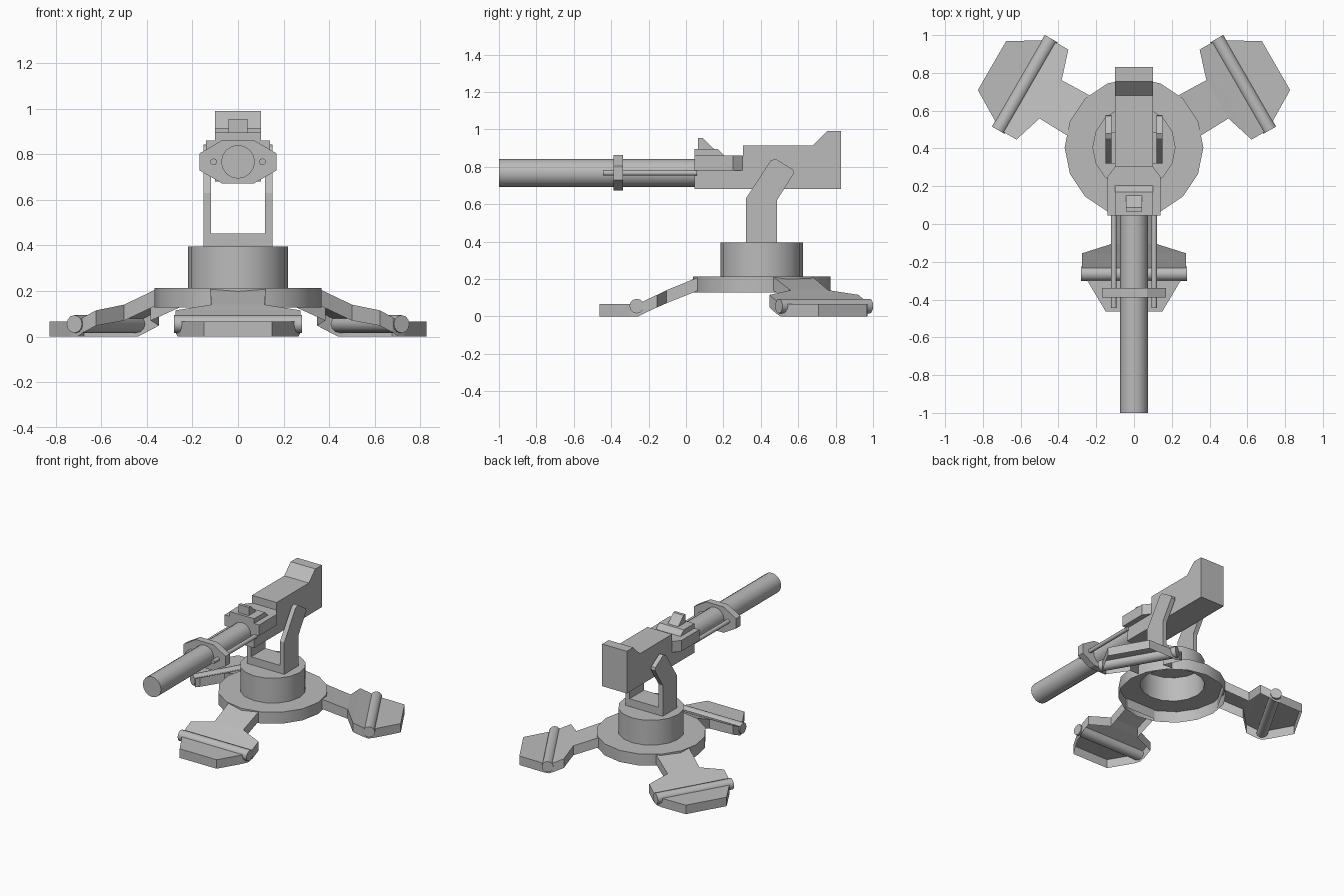
import bpy, bmesh, math
from mathutils import Matrix, Vector

cube = bpy.data.objects.get("Cube")
if cube:
    bpy.data.objects.remove(cube, do_unlink=True)

grey = bpy.data.materials.new("plain_grey")
grey.use_nodes = True
grey.diffuse_color = (0.5, 0.5, 0.5, 1)
grey.node_tree.nodes["Principled BSDF"].inputs["Base Color"].default_value = (0.5, 0.5, 0.5, 1)

CY = 0.405          # y of the pivot axis
BARREL_Z = 0.767    # height of the barrel axis


def finish(name, bm, smooth=False, flip_check=True):
    """Turn a bmesh into a named, coloured object."""
    if flip_check:
        bmesh.ops.recalc_face_normals(bm, faces=bm.faces)
    mesh = bpy.data.meshes.new(name)
    bm.to_mesh(mesh)
    bm.free()
    mesh.materials.append(grey)
    ob = bpy.data.objects.new(name, mesh)
    bpy.context.collection.objects.link(ob)
    if smooth:
        bpy.ops.object.select_all(action='DESELECT')
        ob.select_set(True)
        bpy.context.view_layer.objects.active = ob
        bpy.ops.object.shade_smooth_by_angle(angle=math.radians(40))
    return ob


def prism(name, outline, axis, lo, hi):
    """Extrude a 2D outline along an axis: x takes (y, z), y takes (x, z), z takes (x, y)."""
    def place(p, d):
        a, b = p
        return {'x': (d, a, b), 'y': (a, d, b), 'z': (a, b, d)}[axis]
    bm = bmesh.new()
    face = bm.faces.new([bm.verts.new(place(p, lo)) for p in outline])
    res = bmesh.ops.extrude_face_region(bm, geom=[face])
    shift = Vector(place((0, 0), hi - lo))
    bmesh.ops.translate(bm, vec=shift,
                        verts=[v for v in res["geom"] if isinstance(v, bmesh.types.BMVert)])
    return finish(name, bm)


def rod(name, axis, radius, lo, hi, centre, sides):
    """Capped cylinder along x or y; centre gives the other two coordinates."""
    bm = bmesh.new()
    bmesh.ops.create_cone(bm, cap_ends=True, segments=sides, radius1=radius,
                          radius2=radius, depth=hi - lo)
    mid = (lo + hi) / 2
    if axis == 'x':
        m = Matrix.Translation((mid, *centre)) @ Matrix.Rotation(math.pi / 2, 4, 'Y')
    else:
        m = Matrix.Translation((centre[0], mid, centre[1])) @ Matrix.Rotation(math.pi / 2, 4, 'X')
    bmesh.ops.transform(bm, matrix=m, verts=bm.verts)
    return finish(name, bm, smooth=True)


# Stepped turntable: a hollow shell, open underneath
bm = bmesh.new()
profile = [(0, 0.395), (0.22, 0.395), (0.22, 0.213), (0.367, 0.213), (0.367, 0.128)]
pts = [bm.verts.new((r, 0, z)) for r, z in profile]
edges = [bm.edges.new(pair) for pair in zip(pts, pts[1:])]
bmesh.ops.spin(bm, geom=pts + edges, cent=(0, 0, 0), axis=(0, 0, 1),
               angle=math.tau, steps=16)
bmesh.ops.remove_doubles(bm, verts=bm.verts, dist=1e-4)
bmesh.ops.recalc_face_normals(bm, faces=bm.faces)
if max(bm.faces, key=lambda f: f.calc_center_median().z).normal.z < 0:
    bmesh.ops.reverse_faces(bm, faces=bm.faces)
turntable = finish("turntable", bm, smooth=True, flip_check=False)
turntable.location.y = CY

# Three legs with wide feet: open-bottomed shells (distance, half width, top z, bottom z)
STATIONS = [(0.335, 0.122, 0.211, 0.140), (0.51, 0.117, 0.140, 0.070),
            (0.56, 0.275, 0.115, 0.048), (0.625, 0.275, 0.085, 0.018),
            (0.66, 0.265, 0.068, 0.0), (0.70, 0.25, 0.066, 0.0), (0.868, 0.15, 0.066, 0.0)]


def leg(name, angle):
    bm = bmesh.new()
    rows = [[bm.verts.new(p) for p in ((-w, -r, lo), (-w, -r, hi), (w, -r, hi), (w, -r, lo))]
            for r, w, hi, lo in STATIONS]
    for a, b in zip(rows, rows[1:]):
        for i in range(3):
            bm.faces.new((a[i], a[i + 1], b[i + 1], b[i]))
    bm.faces.new(rows[0])
    bm.faces.new(rows[-1])
    bmesh.ops.recalc_face_normals(bm, faces=bm.faces)
    top = max(bm.faces, key=lambda f: abs(f.normal.z))
    if top.normal.z < 0:
        bmesh.ops.reverse_faces(bm, faces=bm.faces)
    shell = finish(name, bm, flip_check=False)
    bar = rod(name + "_hinge_bar", 'x', 0.039, -0.28, 0.28, (-0.668, 0.055), 12)
    for ob in (shell, bar):
        ob.location.y = CY
        ob.rotation_euler.z = angle


for name, deg in (("front_leg", 0), ("back_left_leg", 120), ("back_right_leg", -120)):
    leg(name, math.radians(deg))

# Yoke: base plate and two bent arms
arm = [(0.32, 0.395), (0.487, 0.395), (0.487, 0.622), (0.577, 0.765), (0.572, 0.785),
       (0.478, 0.843), (0.452, 0.832), (0.32, 0.63)]
for side, lo in (("left", 0.118), ("right", -0.152)):
    prism(side + "_yoke_arm", arm, 'x', lo, lo + 0.034)
prism("yoke_base", [(0.32, 0.394), (0.487, 0.394), (0.487, 0.452), (0.32, 0.452)],
      'x', -0.12, 0.12)

# Receiver with raised rear
prism("receiver", [(0.045, 0.68), (0.83, 0.68), (0.83, 0.99), (0.755, 0.99), (0.68, 0.915),
                   (0.305, 0.915), (0.305, 0.857), (0.045, 0.857)], 'x', -0.1, 0.1)
prism("receiver_collar", [(-0.14, 0.045), (0.14, 0.045), (0.14, 0.25), (0.1, 0.303),
                          (-0.1, 0.303), (-0.14, 0.25)], 'z', 0.78, 0.86)
prism("sight_base", [(0.045, 0.855), (0.21, 0.855), (0.17, 0.895), (0.045, 0.895)],
      'x', -0.1, 0.1)
prism("sight", [(0.065, 0.89), (0.155, 0.89), (0.088, 0.955), (0.065, 0.955)],
      'x', -0.042, 0.042)

# Barrel, clamp and guide rods
rod("barrel", 'y', 0.074, -1.0, 0.06, (0, BARREL_Z), 16)
half = [(0.07, 0.672), (0.17, 0.73), (0.17, 0.803), (0.07, 0.862)]
prism("barrel_clamp", half + [(-x, z) for x, z in reversed(half)], 'y', -0.388, -0.338)
for side, x in (("left", 0.107), ("right", -0.107)):
    rod(side + "_guide_rod", 'y', 0.015, -0.445, 0.06, (x, BARREL_Z), 10)
